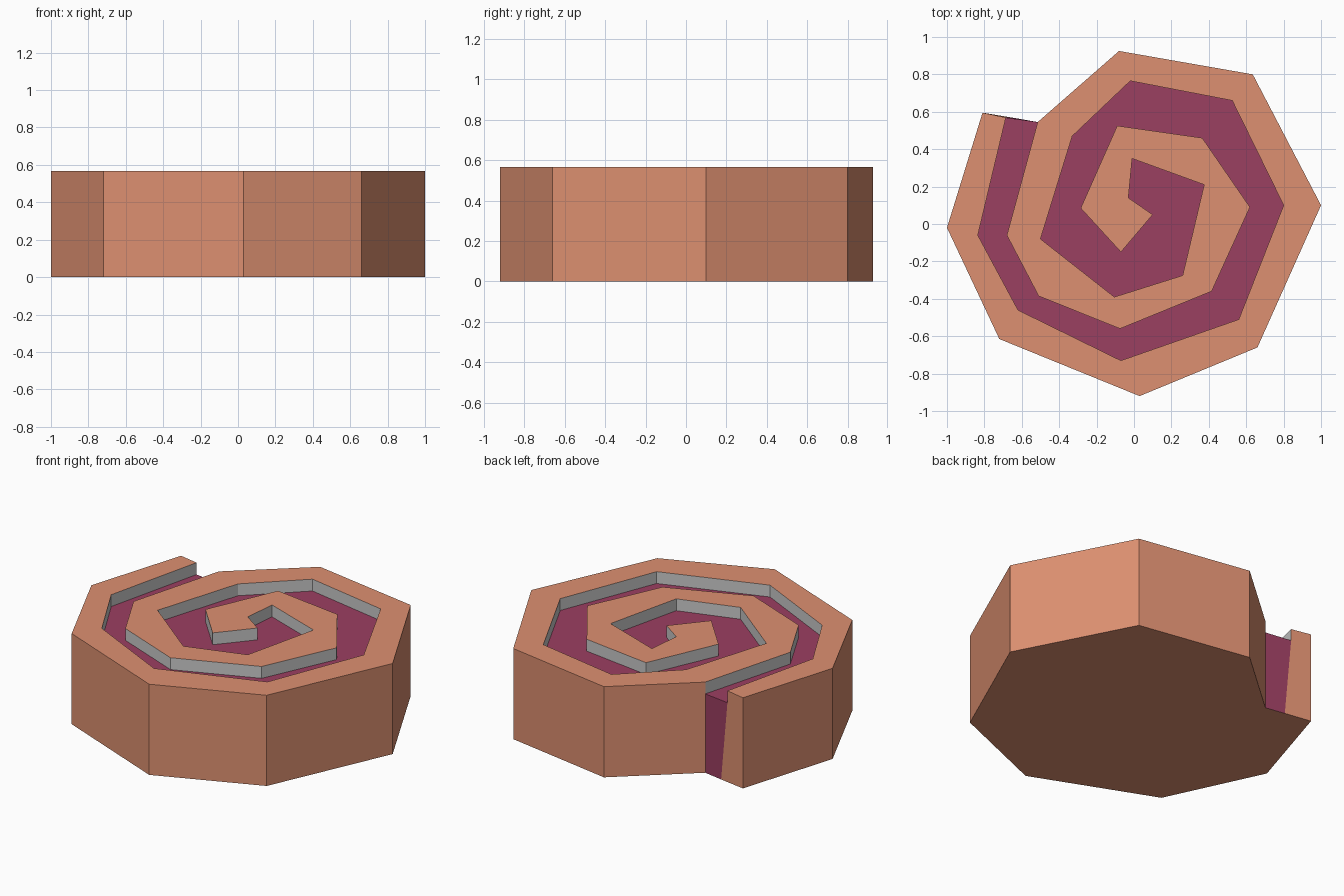
import bpy

if "Cube" in bpy.data.objects:
    bpy.data.objects.remove(bpy.data.objects["Cube"])

H, F = 0.567, 0.493   # dough height, filling height

# Outer edge of the dough strip, from its loose end to the centre
outer = [(-.81, .595), (-1, -.02), (-.72, -.615), (.03, -.92), (.66, -.66), (1, .10),
         (.635, .80), (-.08, .925), (-.515, .545), (-.68, -.06), (-.51, -.385),
         (-.075, -.56), (.415, -.36), (.62, .09), (.365, .46), (-.09, .525),
         (-.285, .085), (-.07, -.15), (.10, .05)]
# Inner edge of the dough strip, same direction
inner = [(-.685, .569), (-.835, -.06), (-.62, -.46), (-.07, -.73), (.56, -.51),
         (.80, .10), (.525, .66), (-.02, .765), (-.33, .47), (-.50, -.08),
         (-.105, -.39), (.26, -.275), (.375, .21), (-.01, .35), (-.03, .14)]
split = (-.64, .567)  # dough/filling border at the foot of the loose end
SEAM = 8              # outer point where the strip starts to overlap itself


def at(points, z):
    return [(x, y, z) for x, y in points]


def walls(chain, z0, z1):
    return [[(*a, z0), (*b, z0), (*b, z1), (*a, z1)] for a, b in zip(chain, chain[1:])]


def make(name, polys, colour=None):
    index, faces = {}, []
    for poly in polys:
        faces.append([index.setdefault(p, len(index)) for p in poly])
    mesh = bpy.data.meshes.new(name)
    mesh.from_pydata(list(index), [], faces)
    mesh.update()
    if colour:
        mat = bpy.data.materials.new(name)
        mat.diffuse_color = (*colour, 1)
        mat.use_nodes = True
        mat.node_tree.nodes["Principled BSDF"].inputs["Base Color"].default_value = mat.diffuse_color
        mesh.materials.append(mat)
    obj = bpy.data.objects.new(name, mesh)
    bpy.context.collection.objects.link(obj)
    return obj


rim = outer[:SEAM + 1]
# Dough: spiral top, outside walls, loose end and base
loose_end = [(*split, 0), (*inner[0], F), (*inner[0], H), (*outer[0], H), (*outer[0], 0)]
make("dough", [at(outer + inner[::-1], H)] + walls(rim, 0, H)
     + [loose_end[::-1], at((rim + [split])[::-1], 0)], (.73, .28, .165))

# Filling: recessed spiral floor and its exposed end
make("filling", [at(inner + outer[SEAM:][::-1], F),
                 [(*outer[SEAM], 0), (*split, 0), (*inner[0], F), (*outer[SEAM], F)]],
     (.33, .05, .12))

# Bare sides of the groove above the filling
make("groove_walls", walls(outer[SEAM:] + inner[::-1], F, H))
